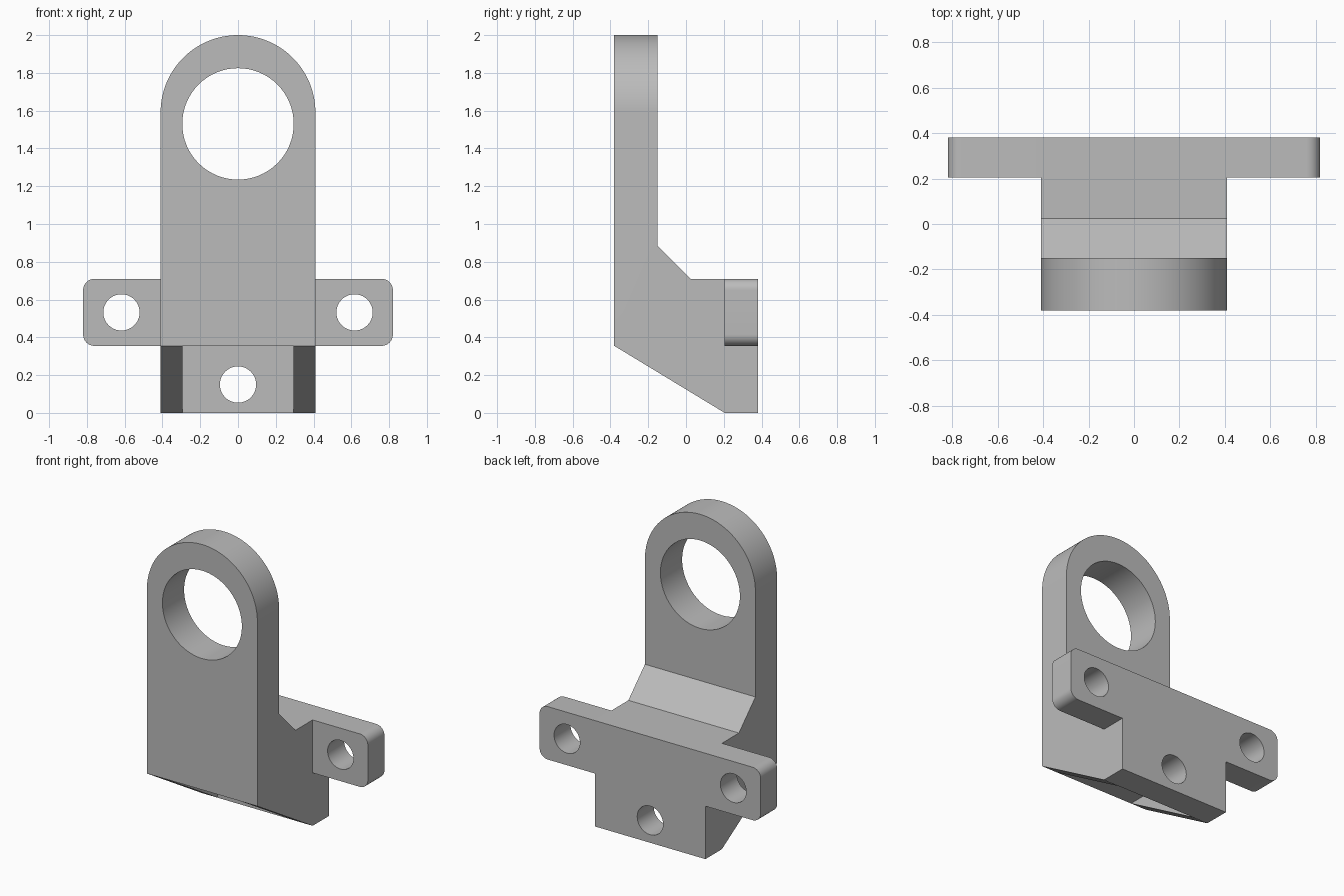
import bpy
import bmesh
from math import pi, cos, sin
from mathutils import Vector

cube = bpy.data.objects.get("Cube")
if cube:
    bpy.data.objects.remove(cube, do_unlink=True)

# Main dimensions
HALF = 0.41             # half width of the body
FRONT, BACK = -0.38, 0.38
PLATE = 0.205           # front of the mounting plate
LOW, HIGH = 0.355, 0.71  # bottom and top of the side ears
EAR = 0.82              # half width across the ears

grey = bpy.data.materials.new("plain grey")
grey.use_nodes = True
grey.diffuse_color = (0.5, 0.5, 0.5, 1)
grey.node_tree.nodes["Principled BSDF"].inputs["Base Color"].default_value = (0.5, 0.5, 0.5, 1)


def extrude(name, points, offset):
    """Solid made by sweeping a closed outline along an offset."""
    bm = bmesh.new()
    face = bm.faces.new([bm.verts.new(p) for p in points])
    result = bmesh.ops.extrude_face_region(bm, geom=[face])
    moved = [v for v in result["geom"] if isinstance(v, bmesh.types.BMVert)]
    bmesh.ops.translate(bm, verts=moved, vec=Vector(offset))
    bmesh.ops.recalc_face_normals(bm, faces=bm.faces)
    mesh = bpy.data.meshes.new(name)
    bm.to_mesh(mesh)
    bm.free()
    mesh.materials.append(grey)
    obj = bpy.data.objects.new(name, mesh)
    bpy.context.collection.objects.link(obj)
    return obj


def arc(x, z, radius, start, end, steps):
    """Points (x, z) on an arc."""
    angles = [start + (end - start) * i / steps for i in range(steps + 1)]
    return [(x + radius * cos(a), z + radius * sin(a)) for a in angles]


def front_solid(name, outline, y0, y1):
    return extrude(name, [(x, y0, z) for x, z in outline], (0, y1 - y0, 0))


def combine(target, tool, operation):
    """Apply a boolean and remove its tool."""
    tool.hide_render = True
    mod = target.modifiers.new(operation.title(), "BOOLEAN")
    mod.operation, mod.solver, mod.object = operation, "EXACT", tool
    bpy.ops.object.select_all(action="DESELECT")
    target.select_set(True)
    bpy.context.view_layer.objects.active = target
    bpy.ops.object.modifier_apply(modifier=mod.name)
    bpy.data.objects.remove(tool, do_unlink=True)


# Body: side profile swept across the width
profile = [(FRONT, LOW), (PLATE, 0), (BACK, 0), (BACK, HIGH),
           (0.025, HIGH), (-0.15, 0.885), (-0.15, 2.1), (FRONT, 2.1)]
bracket = extrude("bracket", [(-HALF, y, z) for y, z in profile], (2 * HALF, 0, 0))

# Rounded top
arch = [(HALF, -0.1)] + arc(0, 2 - HALF, HALF, 0, pi, 64) + [(-HALF, -0.1)]
combine(bracket, front_solid("arch_outline", arch, -1, 1), "INTERSECT")

# Relief pocket under the body, in front of the lower tab
pocket = [(-0.295, -0.1), (0.295, -0.1), (0.295, LOW), (-0.295, LOW)]
combine(bracket, front_solid("pocket_cutter", pocket, -1, PLATE), "DIFFERENCE")

# Side ears with rounded corners
r = 0.06
ears = []
for i, (sx, z) in enumerate([(1, HIGH - r), (-1, HIGH - r), (-1, LOW + r), (1, LOW + r)]):
    ears += arc(sx * (EAR - r), z, r, i * pi / 2, (i + 1) * pi / 2, 12)
combine(bracket, front_solid("side_ears", ears, PLATE, BACK), "UNION")

# Large ring hole and three bolt holes
for x, z, radius, y0, y1 in [(0, 1.53, 0.295, -1, 0), (0, 0.15, 0.096, 0, 1),
                             (-0.617, 0.532, 0.096, 0, 1), (0.617, 0.532, 0.096, 0, 1)]:
    circle = arc(x, z, radius, 0, 2 * pi, 64)[:-1]
    combine(bracket, front_solid("hole_cutter", circle, y0, y1), "DIFFERENCE")

bpy.ops.object.shade_smooth_by_angle(angle=pi / 6)
